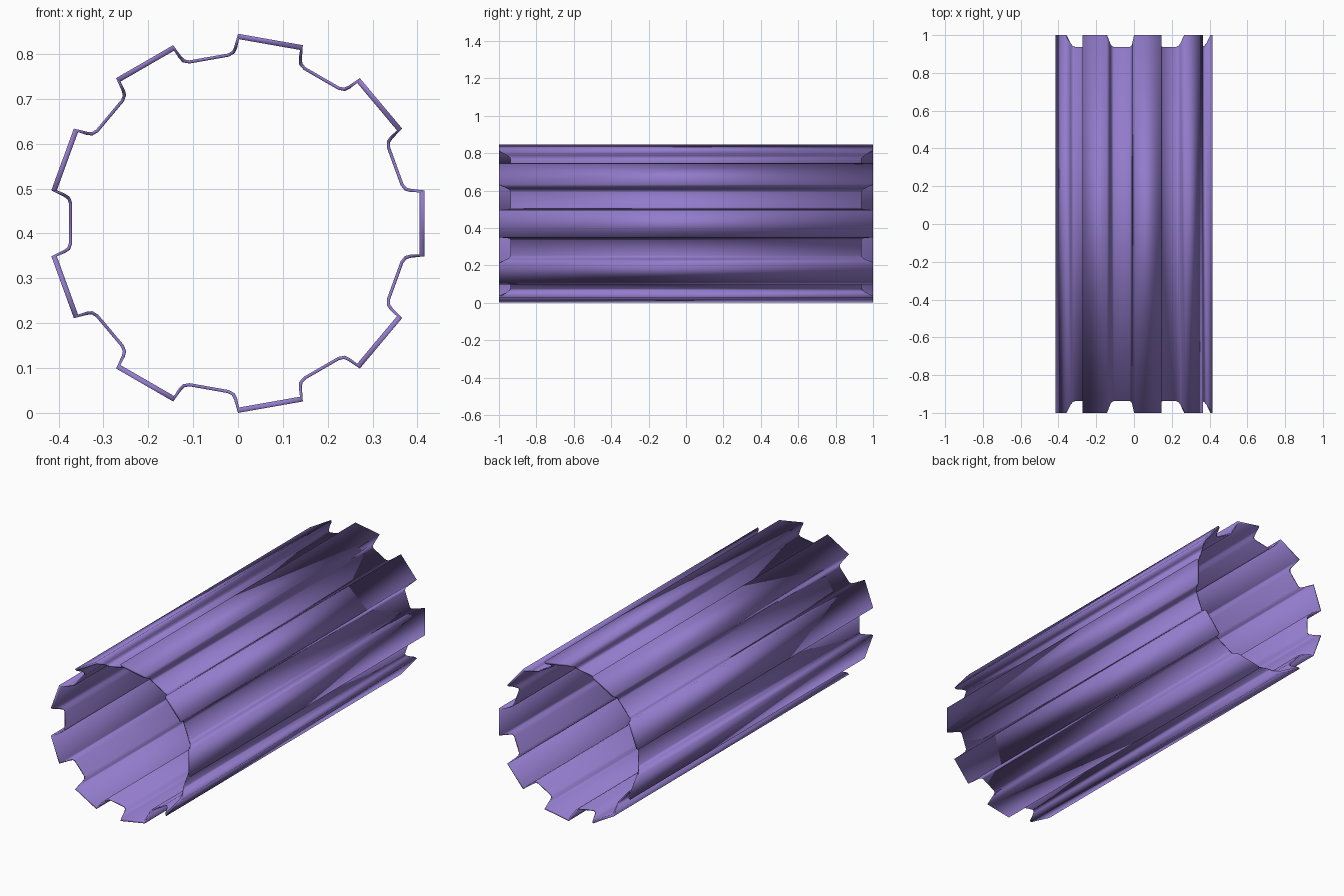
import bpy, bmesh, math

if "Cube" in bpy.data.objects:
    bpy.data.objects.remove(bpy.data.objects["Cube"])

SIDES = 9            # raised ribs, alternating with sunken panels
R = 0.4225           # outer radius, also the height of the axis
HALF = 1.0           # half length

# One sunken panel, half section: (distance from axis, sideways offset, half length)
a = math.radians(10)
half = [
    (R * math.cos(a), R * math.sin(a), HALF),   # sharp rib edge
    (0.388, 0.0595, 0.957),                     # rounded foot of the wall
    (0.380, 0.0535, 0.943),
    (0.3765, 0.0430, 0.938),
]
panel = [(u, -t, y) for u, t, y in half] + half[::-1]

# Corrugated tube: two vertices (front and back) per profile point
bm = bmesh.new()
pairs = []
for i in range(SIDES):
    ang = math.radians(20 + 40 * i)
    c, s = math.cos(ang), math.sin(ang)
    for u, t, y in panel:
        x, z = u * c - t * s, u * s + t * c + R
        pairs.append((bm.verts.new((x, -y, z)), bm.verts.new((x, y, z))))
for i, (f0, b0) in enumerate(pairs):
    f1, b1 = pairs[(i + 1) % len(pairs)]
    bm.faces.new((f0, f1, b1, b0))
bm.normal_update()
# make every face point away from the axis
bm.faces.ensure_lookup_table()
ref = bm.faces[3]
mid = ref.calc_center_median()
if ref.normal.x * mid.x + ref.normal.z * (mid.z - R) < 0:
    bmesh.ops.reverse_faces(bm, faces=bm.faces[:])

mesh = bpy.data.meshes.new("ribbed_tube")
bm.to_mesh(mesh)
bm.free()
tube = bpy.data.objects.new("ribbed_tube", mesh)
bpy.context.collection.objects.link(tube)

# Thin sheet wall, thickened inward
wall = tube.modifiers.new("wall", 'SOLIDIFY')
wall.thickness = 0.007
wall.offset = -1
wall.use_even_offset = True

# Purple finish
mat = bpy.data.materials.new("purple")
mat.diffuse_color = (0.29, 0.20, 0.60, 1)
mat.use_nodes = True
mat.node_tree.nodes["Principled BSDF"].inputs["Base Color"].default_value = mat.diffuse_color
mesh.materials.append(mat)

bpy.context.view_layer.objects.active = tube
tube.select_set(True)
bpy.ops.object.shade_smooth_by_angle(angle=math.radians(30))
